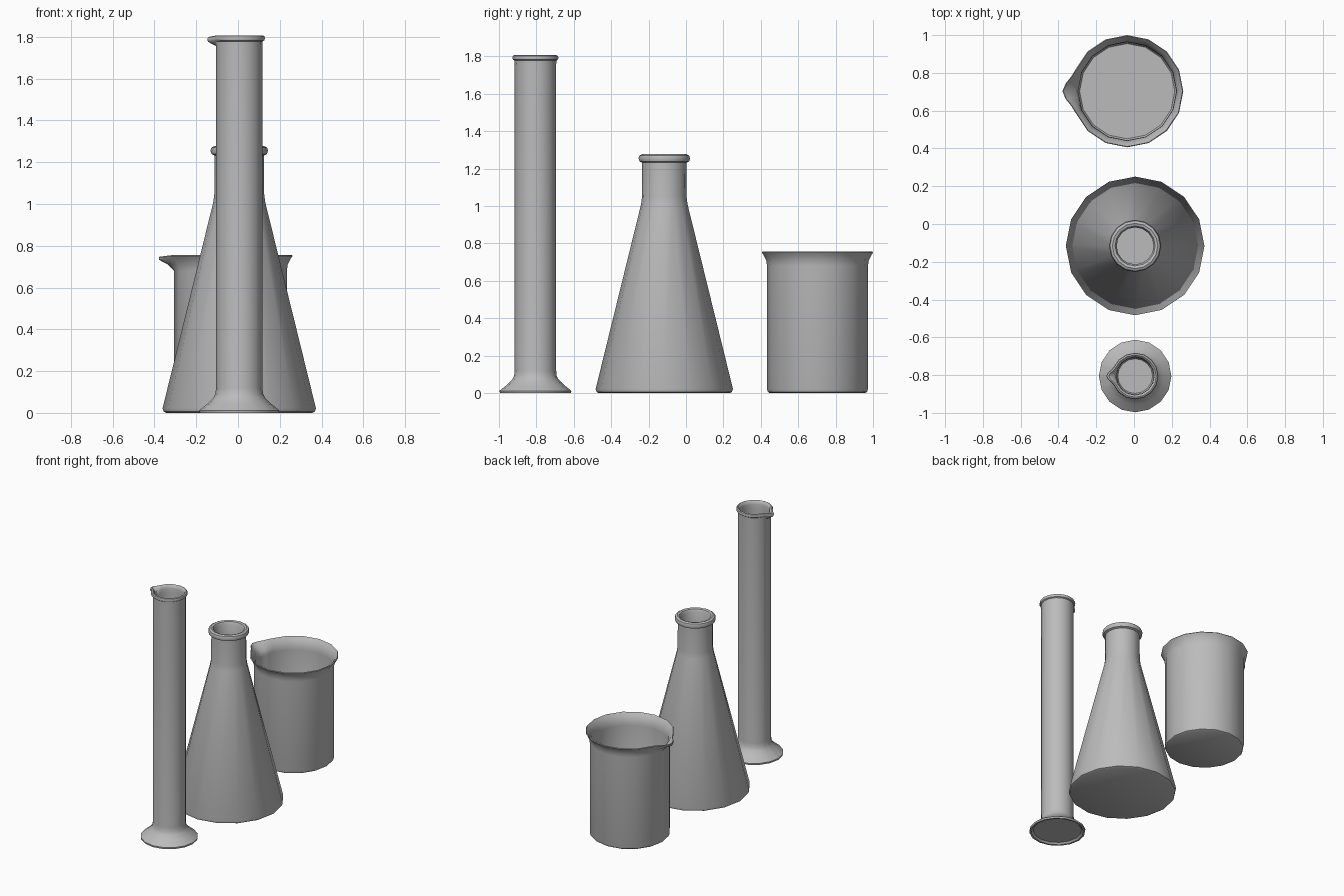
import bpy
import bmesh
from math import cos, sin, pi, radians

if "Cube" in bpy.data.objects:
    bpy.data.objects.remove(bpy.data.objects["Cube"], do_unlink=True)

SIDES = 16
STEP = 2 * pi / SIDES

glass = bpy.data.materials.new("grey_glass")
glass.use_nodes = True
GREY = (0.5, 0.5, 0.5, 1)
glass.diffuse_color = GREY
glass.node_tree.nodes["Principled BSDF"].inputs["Base Color"].default_value = GREY


def ring_angles(spout):
    """Even ring of angles, with extra ones around the spout at -x."""
    angles = [i * STEP for i in range(SIDES)]
    if spout:
        angles += [pi + radians(a) for a in (-15, -7, 7, 15)]
    return sorted(angles)


def lathe(name, centre, profile, spout_shape=None):
    """Spin (radius, z, spout reach, spout drop) points into a closed vessel."""
    bm = bmesh.new()
    angles = ring_angles(spout_shape)
    rings = []
    for r, z, *lip in profile:
        reach, drop = lip if lip else (0, 0)
        ring = []
        for a in angles:
            # keep the added points on the flat sides
            chord = r * cos(STEP / 2) / cos(a % STEP - STEP / 2)
            pull = 0
            if spout_shape:
                off = round(abs(math_deg(a - pi)))
                pull = spout_shape.get(off, 0)
            rr = chord + reach * pull
            ring.append(bm.verts.new((rr * cos(a), rr * sin(a), z - drop * pull)))
        rings.append(ring)
    n = len(angles)
    for low, high in zip(rings, rings[1:]):
        for i in range(n):
            j = (i + 1) % n
            bm.faces.new((low[i], low[j], high[j], high[i]))
    bm.faces.new(rings[0][::-1])
    bm.faces.new(rings[-1])
    bmesh.ops.recalc_face_normals(bm, faces=bm.faces)
    mesh = bpy.data.meshes.new(name)
    bm.to_mesh(mesh)
    bm.free()
    mesh.materials.append(glass)
    obj = bpy.data.objects.new(name, mesh)
    obj.location = (*centre, 0)
    bpy.context.collection.objects.link(obj)
    bpy.ops.object.select_all(action="DESELECT")
    obj.select_set(True)
    bpy.context.view_layer.objects.active = obj
    bpy.ops.object.shade_smooth_by_angle(angle=radians(40))
    return obj


def math_deg(a):
    return a * 180 / pi


SPOUT = {0: 1, 7: 0.8, 15: 0.3}

# Conical flask: beaded rim, straight neck, sloping body
lathe("conical_flask", (0.006, -0.116), [
    (0.350, 0), (0.362, 0.006), (0.367, 0.022),
    (0.124, 1.01), (0.119, 1.05), (0.118, 1.232),
    (0.132, 1.238), (0.138, 1.255), (0.133, 1.270), (0.120, 1.277),
    (0.106, 1.272), (0.098, 1.255),
    (0.098, 1.04), (0.345, 0.035), (0.335, 0.02),
])

# Beaker: flared lip with a pouring spout
lathe("beaker", (-0.036, 0.703), [
    (0.255, 0), (0.265, 0.006), (0.270, 0.022),
    (0.270, 0.68), (0.274, 0.71, 0.025, 0), (0.288, 0.738, 0.055, 0.005),
    (0.297, 0.751, 0.046, 0.008), (0.293, 0.756, 0.046, 0.008),
    (0.276, 0.735, 0.042, 0.008), (0.262, 0.70, 0.012, 0),
    (0.260, 0.67), (0.260, 0.025), (0.252, 0.015),
], SPOUT)

# Measuring cylinder: wide foot hollowed underneath, tall tube, spouted rim
lathe("measuring_cylinder", (0.006, -0.805), [
    (0.165, 0.012), (0.178, 0), (0.190, 0), (0.192, 0.012),
    (0.150, 0.046), (0.124, 0.072), (0.114, 0.092), (0.111, 0.12),
    (0.111, 1.755), (0.112, 1.778, 0.03, 0.006), (0.120, 1.783, 0.03, 0.006),
    (0.123, 1.793, 0.03, 0.006), (0.120, 1.803, 0.03, 0.006),
    (0.112, 1.807, 0.028, 0.006), (0.102, 1.798, 0.026, 0.006),
    (0.099, 1.78, 0.008, 0), (0.098, 1.75), (0.098, 0.06), (0.092, 0.05),
], SPOUT)
